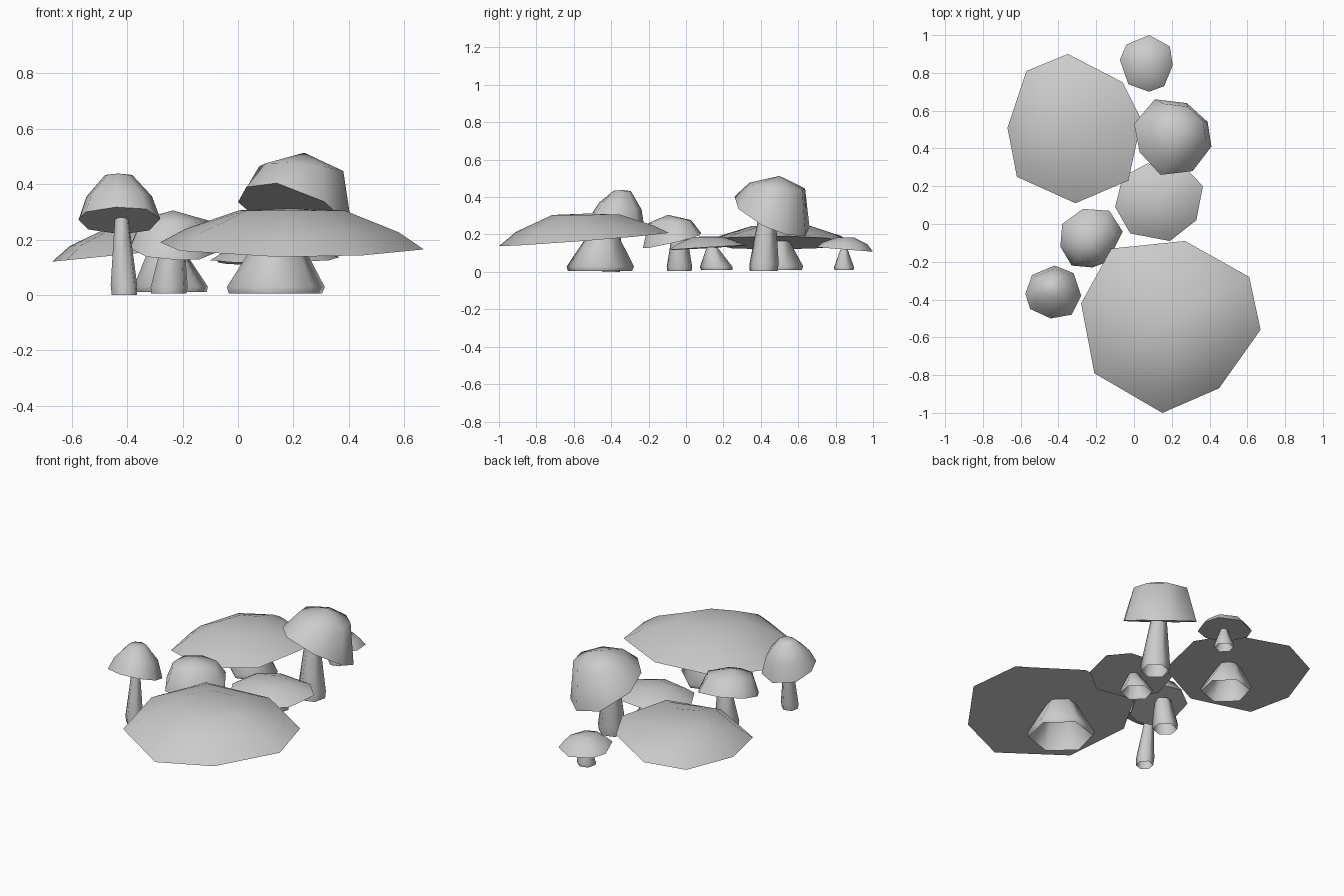
import bpy, bmesh, math
from mathutils import Vector

default = bpy.data.objects.get("Cube")
if default:
    bpy.data.objects.remove(default, do_unlink=True)

grey = bpy.data.materials.new("plain grey")
grey.use_nodes = True
grey.diffuse_color = (0.6, 0.6, 0.6, 1)
grey.node_tree.nodes["Principled BSDF"].inputs["Base Color"].default_value = (0.6, 0.6, 0.6, 1)


def loft(name, rings, tip=None):
    """Skin a stack of rings; with a tip it is a closed dome, without it an open tube."""
    bm = bmesh.new()
    loops = [[bm.verts.new(p) for p in ring] for ring in rings]
    count = len(loops[0])
    for low, high in zip(loops, loops[1:]):
        for i in range(count):
            j = (i + 1) % count
            bm.faces.new((low[i], low[j], high[j], high[i]))
    if tip is not None:
        bm.faces.new(loops[0][::-1])
        point = bm.verts.new(tip)
        for i in range(count):
            bm.faces.new((loops[-1][i], loops[-1][(i + 1) % count], point))
    mesh = bpy.data.meshes.new(name)
    bm.to_mesh(mesh)
    bm.free()
    mesh.materials.append(grey)
    obj = bpy.data.objects.new(name, mesh)
    bpy.context.collection.objects.link(obj)
    bpy.ops.object.select_all(action="DESELECT")
    obj.select_set(True)
    bpy.context.view_layer.objects.active = obj
    bpy.ops.object.shade_smooth_by_angle(angle=math.radians(62))


def cap(name, outline, rim_z, slope, profile, height):
    """Tilted dome: the rim shrinks by each (scale, rise) and levels out towards the top."""
    flat = sum((Vector(p) for p in outline), Vector((0, 0))) / len(outline)
    centre = Vector((flat.x, flat.y, rim_z))
    axis = Vector((-0.4 * slope[0], -0.4 * slope[1], 1)) * height
    rings = []
    for scale, rise in ((1, 0),) + profile:
        ring = []
        for x, y in outline:
            dx, dy = (x - flat.x) * scale, (y - flat.y) * scale
            tilt = (slope[0] * dx + slope[1] * dy) * (1 - rise)
            ring.append(centre + Vector((dx, dy, tilt)) + axis * rise)
        rings.append(ring)
    loft(name + "_cap", rings, centre + axis)


def stem(name, base, top, base_radius, top_radius, sides=6, turn=0.3):
    """Tapered hollow stalk with a short upright foot."""
    base, top = Vector(base), Vector(top)
    rings = []
    for t, r in ((0, base_radius * 0.95), (0.13, base_radius), (1, top_radius)):
        mid = base.lerp(top, t)
        rings.append([mid + Vector((r * math.cos(a), r * math.sin(a), 0))
                      for a in (turn + math.tau * i / sides for i in range(sides))])
    loft(name + "_stem", rings)


# Cap profiles as (scale, rise)
broad = ((0.81, 0.41), (0.4, 0.95))
domed = ((0.74, 0.74),)
button = ((0.8, 0.5), (0.33, 0.97))

# Broad front mushroom
cap("broad_front", [(.27, -.09), (-.12, -.13), (-.28, -.42), (-.21, -.79),
                    (.15, -1), (.45, -.87), (.67, -.56), (.61, -.28)],
    .175, (-.015, .08), broad, .137)
stem("broad_front", (.135, -.46, .005), (.145, -.445, .185), .185, .09)

# Broad back mushroom
cap("broad_back", [(-.35, .9), (-.57, .81), (-.67, .51), (-.62, .25),
                   (-.31, .11), (-.03, .23), (.04, .55), (-.06, .75)],
    .155, (.1, 0), broad, .095)
stem("broad_back", (-.24, .49, .01), (-.26, .49, .165), .14, .065)

# Tall back mushroom
cap("tall_back", [(.11, .66), (0, .53), (.03, .38), (.14, .26),
                  (.31, .28), (.41, .41), (.39, .54), (.28, .64)],
    .293, (-.34, -.43), domed, .22)
stem("tall_back", (.2, .415, .005), (.19, .435, .31), .08, .045)

# Middle mushroom
cap("middle", [(.27, .3), (.07, .32), (-.06, .25), (-.1, .09),
               (-.02, -.05), (.19, -.09), (.33, .02), (.365, .2)],
    .13, (.01, .06), broad, .06)
stem("middle", (.12, .165, .01), (.12, .14, .13), .09, .03)

# Left mushroom
cap("left", [(-.27, .08), (-.38, 0), (-.39, -.12), (-.33, -.22),
             (-.22, -.23), (-.14, -.2), (-.06, -.04), (-.13, .07)],
    .165, (-.08, .25), domed, .14)
stem("left", (-.25, -.035, .005), (-.235, -.035, .175), .07, .045)

# Tall front mushroom
cap("tall_front", [(-.42, -.22), (-.54, -.27), (-.575, -.37), (-.55, -.45),
                   (-.44, -.5), (-.33, -.48), (-.28, -.38), (-.32, -.26)],
    .27, (0, -.35), button, .168)
stem("tall_front", (-.41, -.4, 0), (-.42, -.37, .28), .05, .025)

# Small back mushroom
cap("small_back", [(.08, 1), (-.04, .95), (-.075, .87), (-.03, .74),
                   (.08, .7), (.16, .73), (.205, .84), (.19, .94)],
    .12, (0, -.08), button, .065)
stem("small_back", (.07, .845, .01), (.07, .845, .12), .055, .02)
